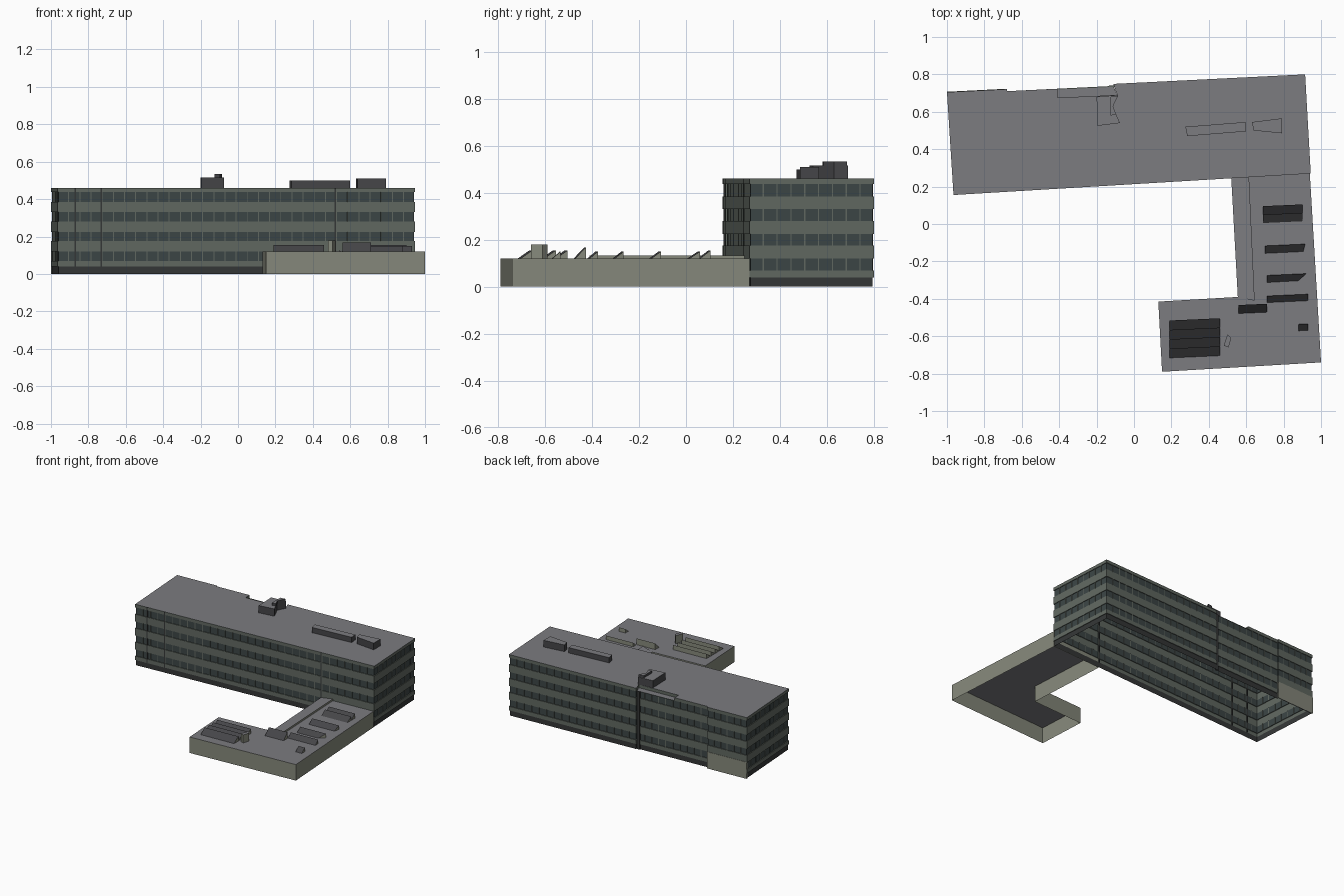
import bpy, bmesh
from mathutils import Vector

if "Cube" in bpy.data.objects:
    bpy.data.objects.remove(bpy.data.objects["Cube"])


def material(name, r, g, b):
    m = bpy.data.materials.new(name)
    m.diffuse_color = (r, g, b, 1)
    m.use_nodes = True
    m.node_tree.nodes["Principled BSDF"].inputs["Base Color"].default_value = m.diffuse_color
    return m


PANEL = material("panel", 0.12, 0.14, 0.12)
GLASS = material("glass", 0.045, 0.06, 0.06)
DARK = material("dark", 0.035, 0.037, 0.037)
ROOF = material("roof", 0.20, 0.20, 0.215)
STONE = material("stone", 0.24, 0.25, 0.20)
UNIT = material("roof_unit", 0.06, 0.06, 0.065)


def finish(name, bm, mats):
    bmesh.ops.remove_doubles(bm, verts=bm.verts, dist=1e-6)
    me = bpy.data.meshes.new(name)
    bm.to_mesh(me)
    bm.free()
    for m in mats:
        me.materials.append(m)
    ob = bpy.data.objects.new(name, me)
    bpy.context.collection.objects.link(ob)
    return ob


def inset(pts, d):
    """Move every edge of a counter-clockwise outline inwards by d."""
    out, n = [], len(pts)
    for i in range(n):
        a, b, c = Vector(pts[i - 1]), Vector(pts[i]), Vector(pts[(i + 1) % n])
        u, v = (b - a).normalized(), (c - b).normalized()
        n1, n2 = Vector((-u.y, u.x)), Vector((-v.y, v.x))
        out.append(b + (n1 + n2) * d / (1 + n1.dot(n2)))
    return out


def stack(bm, rings, mat_ids, cap_id=None):
    """Walls through a list of (outline, z); optional cap on the last ring."""
    loops = [[bm.verts.new((p[0], p[1], z)) for p in o] for o, z in rings]
    for lo, hi, m in zip(loops, loops[1:], mat_ids):
        n = len(lo)
        for i in range(n):
            j = (i + 1) % n
            bm.faces.new((lo[i], lo[j], hi[j], hi[i])).material_index = m
    if cap_id is not None:
        bm.faces.new(loops[-1]).material_index = cap_id


def prism(name, pts, z0, z1, side, top):
    bm = bmesh.new()
    stack(bm, [(pts, z0), (pts, z1)], [0], 1)
    return finish(name, bm, [side, top])


def strip(bm, a, b, t, width, z0, z1, proud, back=0.008):
    """Upright bar on the wall from a to b, at fraction t."""
    a, b = Vector(a), Vector(b)
    u = (b - a).normalized()
    nrm = Vector((u.y, -u.x))
    c = a.lerp(b, t)
    w = u * width / 2
    o = [c - w - nrm * back, c - w + nrm * proud, c + w + nrm * proud, c + w - nrm * back]
    stack(bm, [(o[::-1], z0), (o[::-1], z1)], [0], 0)


# Main block: banded shell, open underneath
FL, FR, BR, BL = (-0.965, 0.155), (0.945, 0.27), (0.915, 0.80), (-1.0, 0.705)
S1, S2, S3, S4 = (-0.11, 0.749), (-0.11, 0.738), (-0.68, 0.710), (-0.68, 0.721)
foot = [FL, FR, BR, S1, S2, S3, S4, BL]
inner = inset(foot, 0.005)
windows = [(0.07, 0.12), (0.175, 0.225), (0.28, 0.33), (0.385, 0.437)]
rings, ids = [(inner, 0), (inner, 0.04), (foot, 0.04)], [2, 0]
for z0, z1 in windows:
    rings += [(foot, z0), (inner, z0), (inner, z1), (foot, z1)]
    ids += [0, 0, 1, 0]
bm = bmesh.new()
stack(bm, rings, ids)
# Parapet band and roof with a shallow notch at the back
N1, N2, N3 = (-0.09, 0.69), (-0.41, 0.675), (-0.41, 0.723)
top = [FL, FR, BR, S1, N1, N2, N3, S3, S4, BL]
stack(bm, [(top, 0.437), (top, 0.46)], [0], 3)
bm.faces.new([bm.verts.new((*p, 0.437)) for p in (S2, N3, N2, N1)][::1]).material_index = 3
bmesh.ops.recalc_face_normals(bm, faces=bm.faces)
finish("main_block", bm, [PANEL, GLASS, DARK, ROOF])

# Window mullions on all long walls
bm = bmesh.new()
for a, b, n in [(FL, FR, 32), (FR, BR, 9), (BR, S1, 17), (S2, S3, 10), (S4, BL, 6), (BL, FL, 9)]:
    for z0, z1 in windows:
        for i in range(1, n):
            strip(bm, a, b, i / n, 0.005, z0, z1, -0.001)
finish("mullions", bm, [PANEL])

# Full-height dark joints
bm = bmesh.new()
for x in (-0.87, -0.73, 0.52):
    strip(bm, FL, FR, (x - FL[0]) / (FR[0] - FL[0]), 0.008, 0.04, 0.46, 0.001)
strip(bm, S2, S3, 0.02, 0.022, 0.0, 0.437, 0.003)
finish("dark_joints", bm, [DARK])

# Plain wall low on the back
bm = bmesh.new()
strip(bm, S4, BL, 0.5, 0.318, 0, 0.125, 0.002)
finish("plain_back_wall", bm, [STONE])

# Rooftop plant rooms
prism("plant_room_long", [(0.285, 0.47), (0.60, 0.495), (0.595, 0.545), (0.275, 0.52)], 0.46, 0.50, UNIT, ROOF)
prism("plant_room_short", [(0.64, 0.50), (0.79, 0.485), (0.79, 0.565), (0.63, 0.545)], 0.46, 0.51, UNIT, ROOF)
prism("stair_house", [(-0.195, 0.525), (-0.075, 0.54), (-0.115, 0.63), (-0.085, 0.69), (-0.20, 0.68)],
      0.437, 0.515, UNIT, ROOF)
prism("stair_house_cap", [(-0.125, 0.58), (-0.095, 0.585), (-0.112, 0.63), (-0.085, 0.685), (-0.125, 0.68)],
      0.515, 0.533, UNIT, ROOF)

# Low wing, open underneath
wing = [(0.52, 0.245), (0.555, -0.39), (0.13, -0.415), (0.15, -0.79), (1.0, -0.74), (0.94, 0.27)]
prism("low_wing", wing, 0, 0.12, STONE, ROOF)

# Sloped roof strip beside the courtyard
bm = bmesh.new()
lo = [bm.verts.new(p) for p in ((0.52, 0.245, 0.121), (0.555, -0.39, 0.121))]
hi = [bm.verts.new(p) for p in ((0.645, -0.41, 0.133), (0.615, 0.25, 0.133))]
dn = [bm.verts.new((v.co.x, v.co.y, 0.12)) for v in hi]
bm.faces.new(lo + hi).material_index = 1
bm.faces.new((hi[0], dn[0], dn[1], hi[1]))
bm.faces.new((lo[1], dn[0], hi[0]))
finish("sloped_roof_strip", bm, [STONE, ROOF])


# Sawtooth skylights: slope facing the front, upright face behind
def skylight(bm, x0, x1, y0, y1, h, cut=0.0):
    t = 0.045 * (x1 - x0) / 2
    a, b = (x0, y0 - t), (x1 - cut, y0 + t)
    c, d = (x1, y1 + t), (x0, y1 - t)
    v = [bm.verts.new((*p, z)) for p, z in
         ((a, 0.12), (b, 0.12), (c, 0.12), (d, 0.12), (c, h), (d, h))]
    bm.faces.new((v[0], v[1], v[4], v[5])).material_index = 1
    bm.faces.new((v[2], v[3], v[5], v[4]))
    bm.faces.new((v[1], v[2], v[4]))
    bm.faces.new((v[0], v[5], v[3]))


bm = bmesh.new()
for x0, x1, y0, y1, h, cut in [
        (0.69, 0.90, 0.01, 0.055, 0.15, 0), (0.69, 0.90, 0.055, 0.10, 0.155, 0),
        (0.70, 0.915, -0.152, -0.112, 0.15, 0.01), (0.71, 0.92, -0.308, -0.27, 0.15, 0.04),
        (0.71, 0.93, -0.415, -0.38, 0.15, 0), (0.56, 0.71, -0.475, -0.43, 0.167, 0),
        (0.88, 0.93, -0.57, -0.535, 0.15, 0)]:
    skylight(bm, x0, x1, y0, y1, h, cut)
for i in range(4):
    skylight(bm, 0.19, 0.46, -0.71 + i * 0.05, -0.66 + i * 0.05, 0.155)
finish("skylights", bm, [STONE, UNIT])

# Small chimney on the low wing
prism("wing_chimney", [(0.48, -0.65), (0.505, -0.66), (0.52, -0.61), (0.50, -0.59)], 0.12, 0.18, STONE, ROOF)
